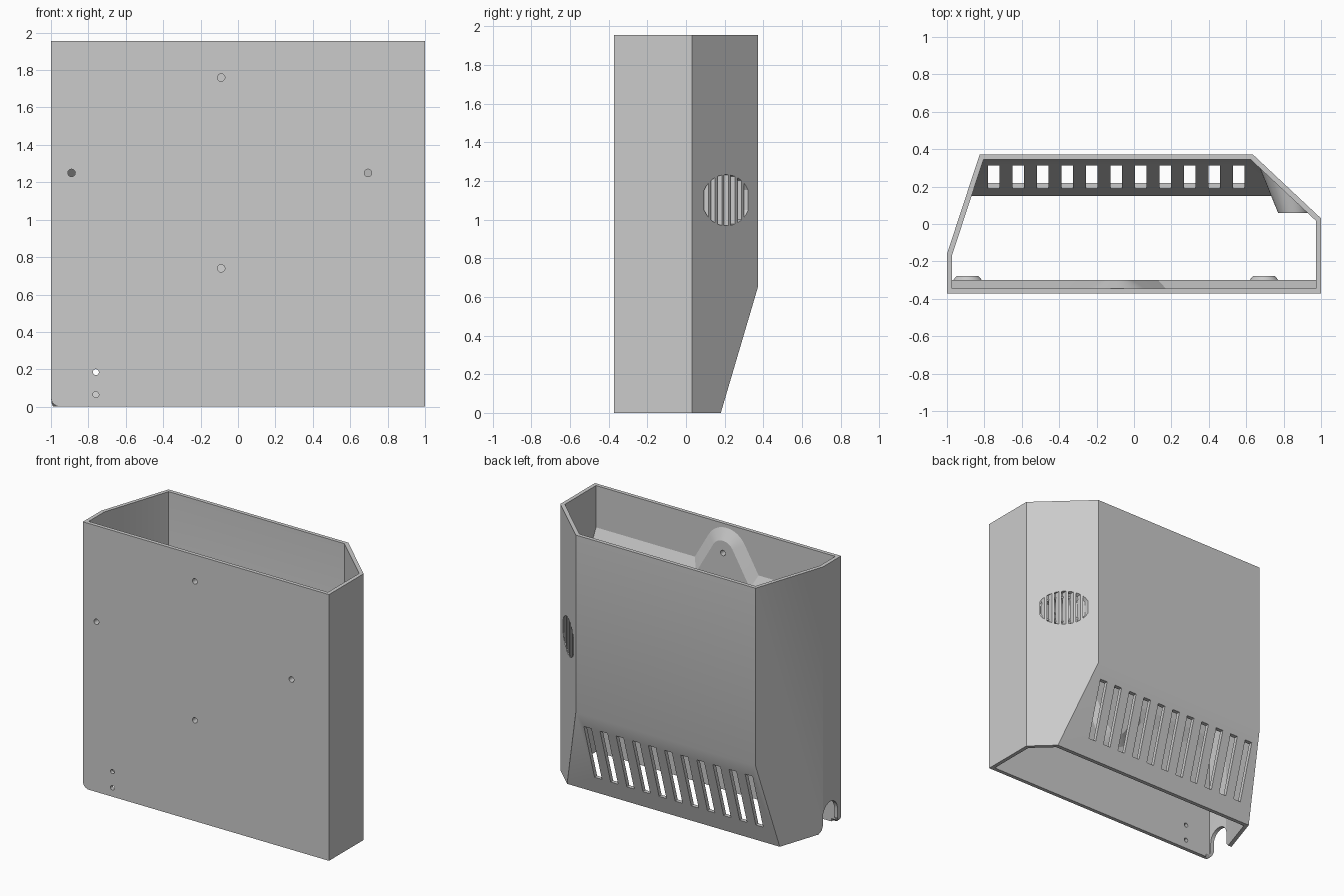
import bpy, bmesh
from math import sin, cos, pi, radians, sqrt
from mathutils import Vector

if "Cube" in bpy.data.objects:
    bpy.data.objects.remove(bpy.data.objects["Cube"])

WALL = 0.028
HEIGHT = 1.955
MID_Z = 1.25          # centre of the mounting hole pattern
MID_X = -0.09

grey = bpy.data.materials.new("light_grey_plastic")
grey.use_nodes = True
grey.diffuse_color = (0.6, 0.6, 0.6, 1)
grey.node_tree.nodes["Principled BSDF"].inputs["Base Color"].default_value = (0.6, 0.6, 0.6, 1)


def make(name, bm):
    bmesh.ops.recalc_face_normals(bm, faces=bm.faces)
    mesh = bpy.data.meshes.new(name)
    bm.to_mesh(mesh)
    bm.free()
    mesh.materials.append(grey)
    obj = bpy.data.objects.new(name, mesh)
    bpy.context.scene.collection.objects.link(obj)
    return obj


def loft(bm, ring_a, ring_b):
    """Closed solid between two rings with equal point counts."""
    a = [bm.verts.new(p) for p in ring_a]
    b = [bm.verts.new(p) for p in ring_b]
    n = len(a)
    bm.faces.new(a)
    bm.faces.new(b[::-1])
    for i in range(n):
        j = (i + 1) % n
        bm.faces.new((a[i], b[i], b[j], a[j]))


def lofts(name, pairs):
    bm = bmesh.new()
    for a, b in pairs:
        loft(bm, a, b)
    return make(name, bm)


def along_y(pts, y0, y1):
    return [(x, y0, z) for x, z in pts], [(x, y1, z) for x, z in pts]


def circle(x, z, r, n=24):
    return [(x + r * cos(2 * pi * i / n), z + r * sin(2 * pi * i / n)) for i in range(n)]


def boolean(obj, tool, operation="DIFFERENCE", keep=False):
    mod = obj.modifiers.new("cut", "BOOLEAN")
    mod.operation = operation
    mod.solver = "EXACT"
    mod.object = tool
    bpy.context.view_layer.update()
    graph = bpy.context.evaluated_depsgraph_get()
    mesh = bpy.data.meshes.new_from_object(obj.evaluated_get(graph))
    obj.modifiers.clear()
    obj.data = mesh
    if not keep:
        bpy.data.objects.remove(tool)


# Plan outline, counter-clockwise
OUTLINE = [(-1, -0.372), (1, -0.372), (1, 0.03), (0.635, 0.372), (-0.825, 0.372), (-1, -0.16)]


def inset(pts, d):
    result = []
    for i, p in enumerate(pts):
        p = Vector(p)
        u = (p - Vector(pts[i - 1])).normalized()
        v = (Vector(pts[(i + 1) % len(pts)]) - p).normalized()
        n1, n2 = Vector((-u.y, u.x)), Vector((-v.y, v.x))
        result.append(p + (n1 + n2) * d / (1 + n1.dot(n2)))
    return result


def case_solid(name, d, z0, z1):
    """Outline inset by d, with the lower back sliced off at a slope."""
    bm = bmesh.new()
    pts = inset(OUTLINE, d)
    loft(bm, [(p[0], p[1], z0) for p in pts], [(p[0], p[1], z1) for p in pts])
    normal = Vector((0, 1, -0.295)).normalized()
    cut = bmesh.ops.bisect_plane(bm, geom=bm.verts[:] + bm.edges[:] + bm.faces[:],
                                 plane_co=Vector((0, 0.18, 0)) - normal * d,
                                 plane_no=normal, clear_outer=True)
    edges = [e for e in cut["geom_cut"] if isinstance(e, bmesh.types.BMEdge)]
    bmesh.ops.edgeloop_fill(bm, edges=edges)
    return make(name, bm)


# Open-ended case
case = case_solid("case", 0, 0, HEIGHT)
boolean(case, case_solid("hollow", WALL, -0.2, HEIGHT + 0.2))

# Row of slots in the sloped back
slots = []
for i in range(11):
    x = -0.75 + 0.131 * i
    slots.append(along_y([(x - 0.03, 0.13), (x + 0.03, 0.13), (x + 0.03, 0.55), (x - 0.03, 0.55)], 0.1, 0.5))
boolean(case, lofts("slot_cutter", slots))

# Round grille in the angled corner
VENT_X, VENT_Z, VENT_R = 0.81, 1.1, 0.132
bars = []
for i in range(-3, 4):
    left, right = 0.0365 * i - 0.012, 0.0365 * i + 0.012
    xs = [left, (left + right) / 2, right]
    top = [(VENT_X + x, VENT_Z + sqrt(VENT_R ** 2 - x * x)) for x in xs]
    bottom = [(x, 2 * VENT_Z - z) for x, z in reversed(top)]
    bars.append(along_y(top + bottom, 0.0, 0.5))
boolean(case, lofts("grille_cutter", bars))

# Cable notch with flared foot in the narrow side
arch = [(-0.245 + 0.085 * cos(pi * i / 16), 0.115 + 0.085 * sin(pi * i / 16)) for i in range(17)]
notch = [(-0.12, -0.02), (-0.13, 0.004), (-0.15, 0.02), (-0.16, 0.05)] + arch
notch += [(-0.33, 0.05), (-0.345, 0.02), (-0.365, 0.004), (-0.368, -0.02)]
boolean(case, lofts("notch_cutter", [([(-1.1, y, z) for y, z in notch], [(-0.94, y, z) for y, z in notch])]))

# Rounded front corner beside the notch
corner = [(-1.02, -0.02), (-0.95, -0.02)]
corner += [(-0.95 - 0.05 * sin(pi * i / 16), 0.05 - 0.05 * cos(pi * i / 16)) for i in range(9)]
corner += [(-1.02, 0.05)]
boolean(case, lofts("corner_cutter", [along_y(corner, -0.5, -0.3)]))


# Raised mounting panel with bevelled border and arched lobes
def panel_ring(r, base, y):
    foot = r * cos(pi / 6) + (0.51 + r / 2 - base) / sqrt(3)
    lobe = [(foot, base)]
    for i in range(13):
        a = pi / 6 + i * (2 * pi / 3) / 12
        lobe.append((r * cos(a), 0.51 + r * sin(a)))
    lobe.append((-foot, base))
    top = [(0.98, base)] + [(MID_X + x, z) for x, z in lobe] + [(-0.98, base)]
    bottom = [(x, -z) for x, z in reversed(top)]
    return [(x, y, MID_Z + z) for x, z in top + bottom]


panel = lofts("mounting_panel", [(panel_ring(0.17, 0.4, -0.345), panel_ring(0.09, 0.31, -0.30))])

# Tapered bosses at the two side holes
SIDE_X = (-0.89, 0.695)
bosses = lofts("screw_bosses", [([(a, -0.31, b) for a, b in circle(x, MID_Z, 0.085, 32)],
                                 [(a, -0.277, b) for a, b in circle(x, MID_Z, 0.058, 32)]) for x in SIDE_X])

# Screw holes through the front
holes = [(x, MID_Z, 0.02) for x in SIDE_X]
holes += [(MID_X, MID_Z + s * 0.51, 0.02) for s in (-1, 1)]
holes += [(-0.76, 0.185, 0.016), (-0.76, 0.065, 0.016)]
drill = lofts("hole_cutter", [along_y(circle(*h), -0.5, -0.2) for h in holes])
for part in (case, panel, bosses):
    boolean(part, drill, keep=True)
bpy.data.objects.remove(drill)


# Tapered cup behind the grille
def cone_ring(y, shrink):
    t = (y - 0.06) / 0.27
    return [(x, y, z) for x, z in circle(0.85 - 0.055 * t, VENT_Z, 0.08 + 0.055 * t - shrink, 40)]


cup = lofts("grille_cup", [(cone_ring(0.06, 0), cone_ring(0.45, 0))])
boolean(cup, case_solid("cup_limit", WALL * 0.8, 0.1, HEIGHT), "INTERSECT")
boolean(cup, lofts("cup_hollow", [(cone_ring(0.075, 0.01), cone_ring(0.5, 0.01))]))

# Smooth the curved faces, keep corners crisp
bpy.ops.object.select_all(action="DESELECT")
for part in (case, panel, bosses, cup):
    part.select_set(True)
bpy.context.view_layer.objects.active = case
bpy.ops.object.shade_smooth_by_angle(angle=radians(25))
